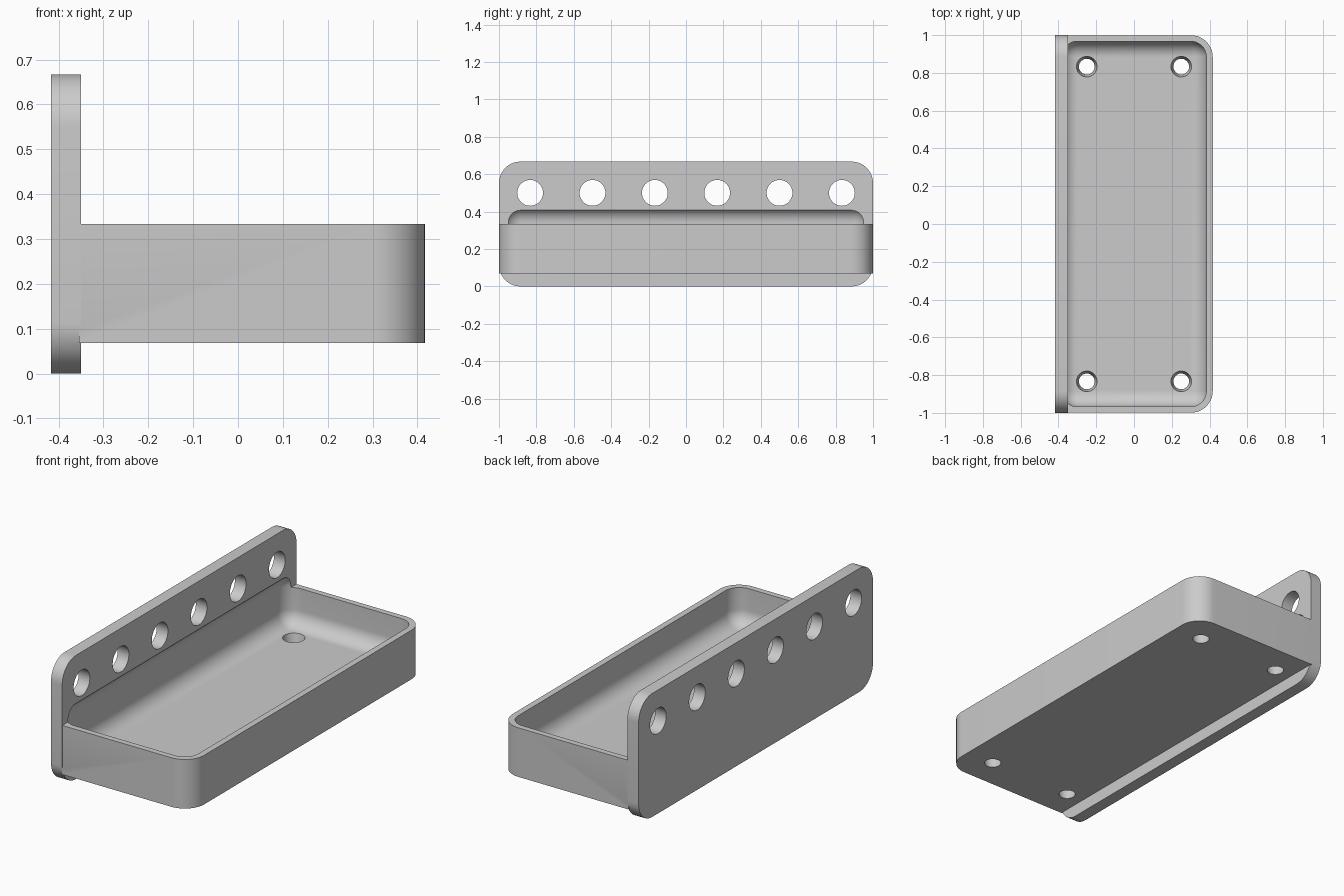
import bpy, bmesh, math
from mathutils import Matrix

if "Cube" in bpy.data.objects:
    bpy.data.objects.remove(bpy.data.objects["Cube"], do_unlink=True)

grey = bpy.data.materials.new("light_grey")
grey.use_nodes = True
colour = (0.6, 0.6, 0.6, 1)
grey.diffuse_color = colour
grey.node_tree.nodes["Principled BSDF"].inputs["Base Color"].default_value = colour


def finish(name, bm):
    mesh = bpy.data.meshes.new(name)
    bm.to_mesh(mesh)
    bm.free()
    mesh.materials.append(grey)
    ob = bpy.data.objects.new(name, mesh)
    bpy.context.collection.objects.link(ob)
    return ob


def rounded_box(name, low, high, radius, choose):
    """Box between two corners, rounding the edges picked by choose(edge)."""
    bm = bmesh.new()
    bmesh.ops.create_cube(bm, size=1)
    for v in bm.verts:
        v.co = [(l + h) / 2 + c * (h - l) for c, l, h in zip(v.co, low, high)]
    bmesh.ops.bevel(bm, geom=[e for e in bm.edges if choose(e)], offset=radius,
                    segments=12, profile=0.5, affect='EDGES')
    return finish(name, bm)


def along(edge, axis):
    a, b = edge.verts
    return abs((a.co - b.co).normalized()[axis]) > 0.9


def hole(name, centre, r_low, r_high, depth, turn=0):
    bm = bmesh.new()
    place = Matrix.Translation(centre) @ Matrix.Rotation(turn, 4, 'Y')
    bmesh.ops.create_cone(bm, cap_ends=True, segments=48, radius1=r_low,
                          radius2=r_high, depth=depth, matrix=place)
    return finish(name, bm)


def combine(target, tool, operation):
    mod = target.modifiers.new(operation.lower(), 'BOOLEAN')
    mod.operation = operation
    mod.solver = 'EXACT'
    mod.object = tool
    bpy.context.view_layer.objects.active = target
    bpy.ops.object.modifier_apply(modifier=mod.name)
    bpy.data.objects.remove(tool, do_unlink=True)


# Upright plate with rounded corners
bracket = rounded_box("tray_with_back_plate", (-0.417, -1, 0), (-0.35, 1, 0.667),
                      0.115, lambda e: along(e, 0))

# Tray body, rounded at its two outer corners
tray = rounded_box("tray_body", (-0.355, -0.999, 0.068), (0.417, 0.999, 0.333), 0.115,
                   lambda e: along(e, 2) and e.verts[0].co.x > 0)
combine(bracket, tray, 'UNION')

# Hollow with soft edges, reaching slightly into the plate
hollow = rounded_box("hollow", (-0.383, -0.967, 0.133), (0.383, 0.967, 0.424), 0.083,
                     lambda e: True)
combine(bracket, hollow, 'DIFFERENCE')

# Row of round holes through the plate
for i in range(6):
    combine(bracket, hole("plate_hole", (-0.383, (i - 2.5) / 3, 0.5), 0.069, 0.069,
                          0.2, math.pi / 2), 'DIFFERENCE')

# Tapered drain holes through the floor
for x in (-0.25, 0.25):
    for y in (-0.833, 0.833):
        combine(bracket, hole("floor_hole", (x, y, 0.1), 0.038, 0.058, 0.1), 'DIFFERENCE')

bpy.ops.object.select_all(action='DESELECT')
bracket.select_set(True)
bpy.context.view_layer.objects.active = bracket
bpy.ops.object.shade_smooth_by_angle(angle=math.radians(30))
